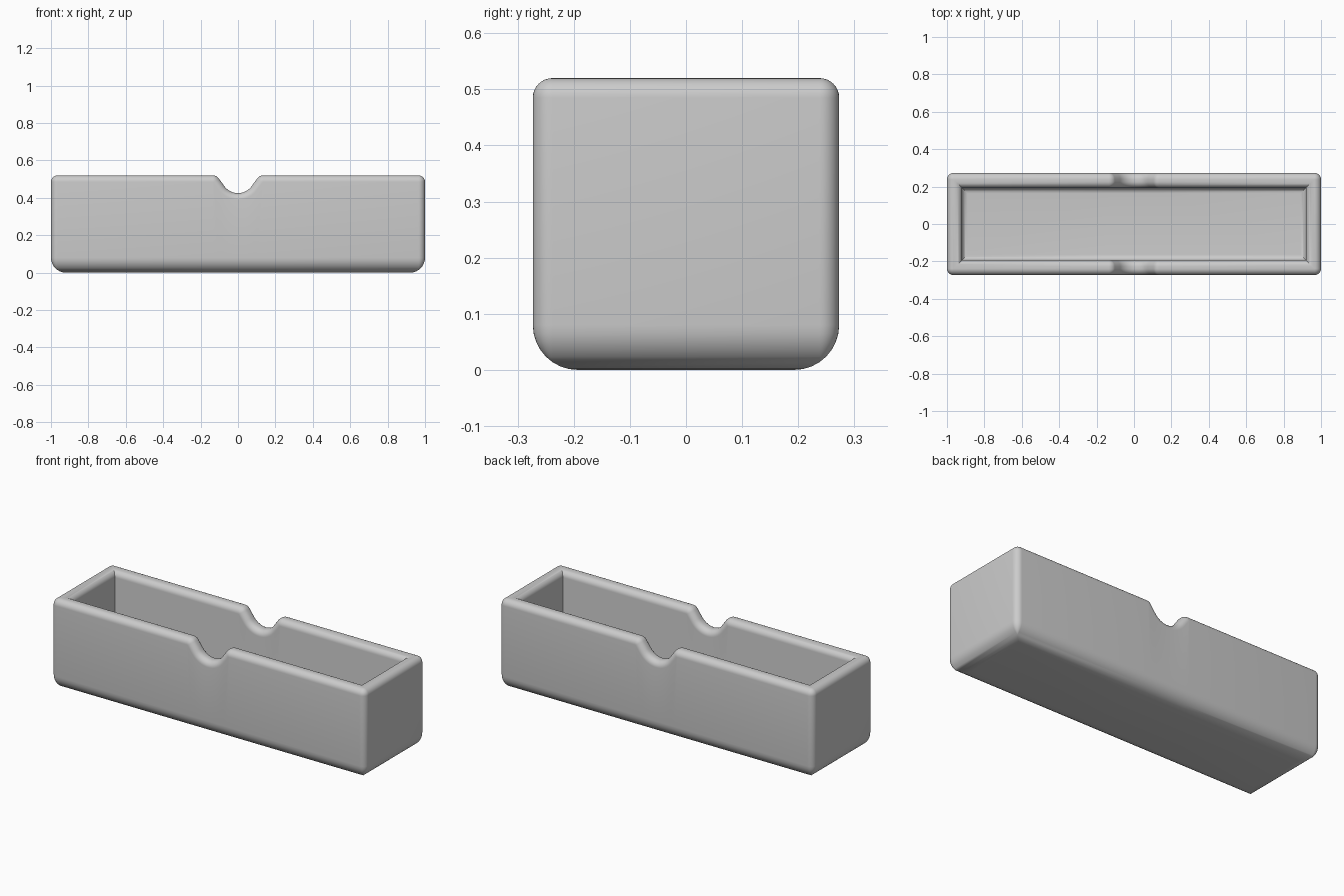
import bpy, bmesh
from math import sin, cos, pi, radians

if "Cube" in bpy.data.objects:
    bpy.data.objects.remove(bpy.data.objects["Cube"], do_unlink=True)

HX, HY, TOP = 1.0, 0.273, 0.52       # half length, half depth, height
WALL, FLOOR = 0.08, 0.08
RIM, BASE, FILLET = 0.035, 0.08, 0.03  # rounding radii
SEG = 8


def arc(cx, cz, r, a0, a1, n=SEG):
    return [(cx + r * cos(a0 + (a1 - a0) * i / n), cz + r * sin(a0 + (a1 - a0) * i / n))
            for i in range(n + 1)]


def notch_half():
    """Finger notch from centre to +x: (x, z, normal x, normal z)."""
    low, shoulder, bottom, half_width = 0.09, 0.04, 0.425, 0.135
    angles = [radians(55) * i / SEG for i in range(SEG + 1)]
    pts = [(low * sin(t), bottom + low * (1 - cos(t)), -sin(t), cos(t)) for t in angles]
    pts += [(half_width - shoulder * sin(t), TOP - shoulder * (1 - cos(t)), -sin(t), cos(t))
            for t in reversed(angles)]
    return pts


half = notch_half()
notch = [(-x, z, -nx, nz) for x, z, nx, nz in reversed(half[1:])] + half

# Wall section as (inset, height): base curve, outside, rim, inside, floor fillet
section = arc(BASE, BASE, BASE, -pi / 2, -pi)
section += arc(RIM, TOP - RIM, RIM, pi, pi / 2)
section += arc(WALL - RIM, TOP - RIM, RIM, pi / 2, 0)
section += arc(WALL + FILLET, FLOOR + FILLET, FILLET, pi, 3 * pi / 2)


def ring(inset, z):
    """One closed loop round the box; loops on the rim follow the notches."""
    on_rim = z > TOP - RIM - 1e-5
    r = max(RIM - inset, 0)
    cx, cy = HX - inset - r, HY - inset - r
    pts = []

    def corner(sx, sy, start):
        for x, y in arc(sx * cx, sy * cy, r, start, start + pi / 2):
            pts.append((x, y, z))

    def side(sy, stations):
        for x, h, nx, nz in stations:
            e = TOP - z
            pts.append((x - nx * e, sy * (HY - inset), h - nz * e) if on_rim
                       else (x, sy * (HY - inset), z))

    corner(-1, -1, pi)
    side(-1, notch)
    corner(1, -1, -pi / 2)
    corner(1, 1, 0)
    side(1, notch[::-1])
    corner(-1, 1, pi / 2)
    return pts


# Loft the loops into a closed shell
bm = bmesh.new()
loops = [[bm.verts.new(p) for p in ring(d, z)] for d, z in section]
for a, b in zip(loops, loops[1:]):
    n = len(a)
    for i in range(n):
        j = (i + 1) % n
        bm.faces.new((a[i], a[j], b[j], b[i]))
bm.faces.new(loops[0][::-1])
bm.faces.new(loops[-1])
bmesh.ops.remove_doubles(bm, verts=bm.verts, dist=1e-5)
bmesh.ops.recalc_face_normals(bm, faces=bm.faces)

mesh = bpy.data.meshes.new("open_box")
bm.to_mesh(mesh)
bm.free()
box = bpy.data.objects.new("open_box", mesh)
bpy.context.collection.objects.link(box)

# Plain grey
grey = bpy.data.materials.new("light_grey")
grey.use_nodes = True
colour = (0.6, 0.6, 0.6, 1)
grey.diffuse_color = colour
grey.node_tree.nodes["Principled BSDF"].inputs["Base Color"].default_value = colour
mesh.materials.append(grey)

bpy.ops.object.select_all(action="DESELECT")
box.select_set(True)
bpy.context.view_layer.objects.active = box
bpy.ops.object.shade_smooth_by_angle(angle=radians(35))
